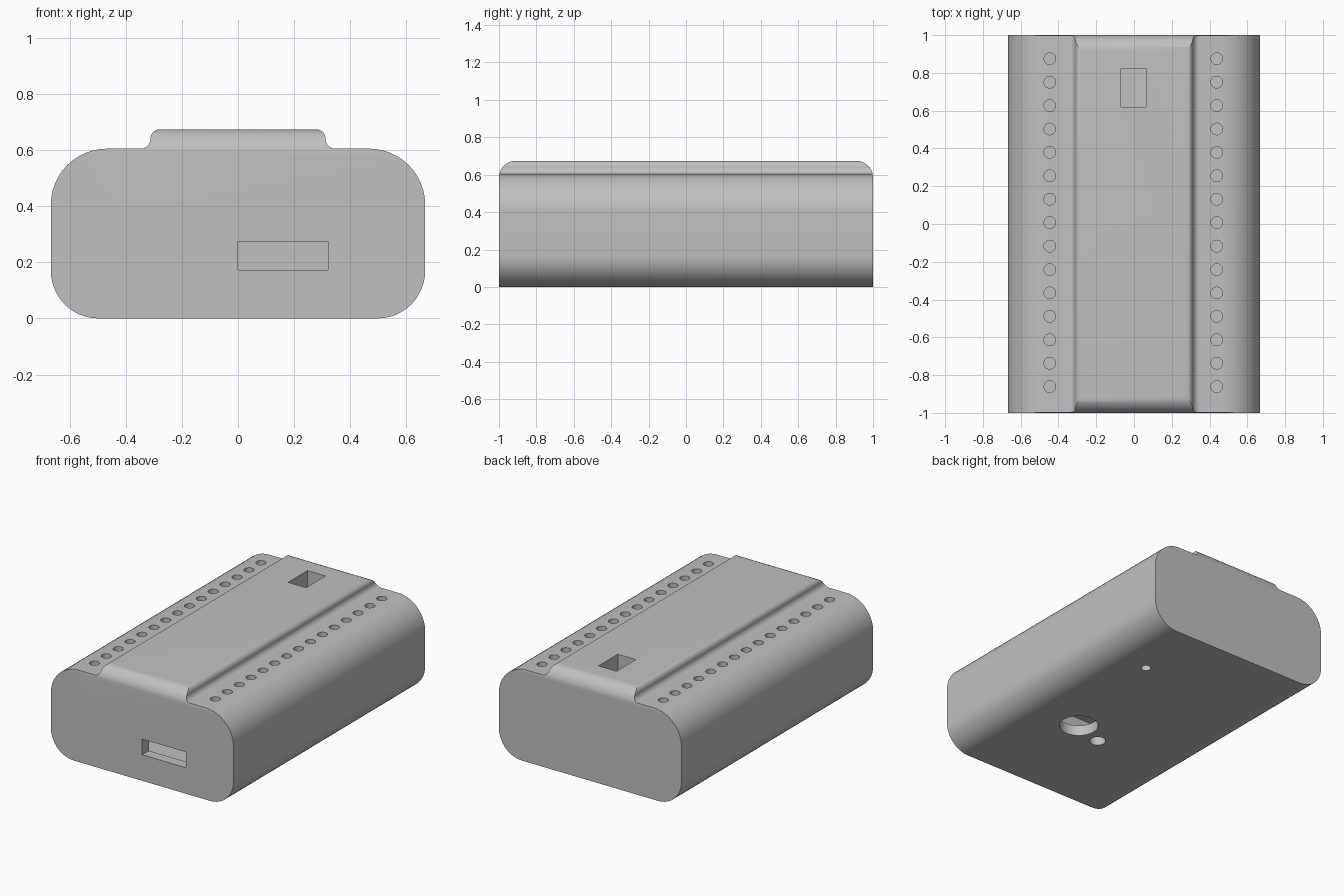
import bpy, bmesh, math
from mathutils import Vector, Matrix

cube = bpy.data.objects.get("Cube")
if cube:
    bpy.data.objects.remove(cube)

grey = bpy.data.materials.new("light_grey")
grey.use_nodes = True
COLOR = (0.53, 0.53, 0.53, 1)
grey.diffuse_color = COLOR
grey.node_tree.nodes["Principled BSDF"].inputs["Base Color"].default_value = COLOR


def rounded(corners, steps=12):
    """Polygon from (u, v, radius) corners, each replaced by an arc."""
    out = []
    for i, (u, v, r) in enumerate(corners):
        p = Vector((u, v))
        a = (Vector(corners[i - 1][:2]) - p).normalized()
        b = (Vector(corners[(i + 1) % len(corners)][:2]) - p).normalized()
        if r == 0:
            out.append(p)
            continue
        half = a.angle(b) / 2
        centre = p + (a + b).normalized() * r / math.sin(half)
        start = p + a * r / math.tan(half) - centre
        end = p + b * r / math.tan(half) - centre
        sweep = start.angle_signed(end)
        for k in range(steps + 1):
            out.append(centre + Matrix.Rotation(-sweep * k / steps, 2) @ start)
    return out


def mirrored(half):
    return half + [(-u, v, r) for u, v, r in reversed(half)]


def prism(name, outline, axis, low, high):
    """Extrude an outline along the x, y or z axis."""
    place = {"x": lambda u, v, d: (d, u, v),
             "y": lambda u, v, d: (u, d, v),
             "z": lambda u, v, d: (u, v, d)}[axis]
    bm = bmesh.new()
    face = bm.faces.new([bm.verts.new(place(u, v, low)) for u, v in outline])
    ext = bmesh.ops.extrude_face_region(bm, geom=[face])
    move = Vector(place(0, 0, high - low))
    bmesh.ops.translate(bm, vec=move, verts=[g for g in ext["geom"] if isinstance(g, bmesh.types.BMVert)])
    bmesh.ops.recalc_face_normals(bm, faces=bm.faces)
    mesh = bpy.data.meshes.new(name)
    bm.to_mesh(mesh)
    bm.free()
    mesh.materials.append(grey)
    obj = bpy.data.objects.new(name, mesh)
    bpy.context.collection.objects.link(obj)
    return obj


def box(name, x0, x1, y0, y1, z0, z1):
    return prism(name, [(x0, y0), (x1, y0), (x1, y1), (x0, y1)], "z", z0, z1)


def hole(name, x, y, radius, z0, z1, sides=32):
    ring = [(x + radius * math.cos(math.tau * k / sides),
             y + radius * math.sin(math.tau * k / sides)) for k in range(sides)]
    return prism(name, ring, "z", z0, z1)


def carve(target, tool, operation="DIFFERENCE"):
    mod = target.modifiers.new(tool.name, "BOOLEAN")
    mod.operation, mod.solver, mod.object = operation, "EXACT", tool
    bpy.context.view_layer.objects.active = target
    bpy.ops.object.modifier_apply(modifier=mod.name)
    bpy.data.objects.remove(tool)


# Case: rounded cross-section with a raised ridge on top
section = mirrored([(0.667, 0, 0.17), (0.667, 0.605, 0.2),
                    (0.312, 0.605, 0.035), (0.312, 0.674, 0.034)])
case = prism("case", rounded(section), "y", -1, 1)

# Rounded ends of the ridge
ends = mirrored([(1, -0.1, 0), (1, 0.674, 0.09)])
carve(case, prism("ridge_ends", rounded(ends), "x", -1, 1), "INTERSECT")

# Hollow inside
inside = mirrored([(0.6, 0.07, 0.1), (0.6, 0.54, 0.14)])
carve(case, prism("inside", rounded(inside), "y", -0.93, 0.93))

# Port in the front and window in the ridge
carve(case, box("port", 0, 0.32, -1.1, -0.9, 0.172, 0.275))
carve(case, box("window", -0.068, 0.064, 0.62, 0.822, 0.5, 0.8))

# Holes in the bottom
for x, y, radius in [(0.21, -0.28, 0.12), (0, -0.35, 0.05), (0.35, 0.53, 0.031)]:
    carve(case, hole("bottom_hole", x, y, radius, -0.1, 0.1))

# Two rows of pin holes along the top
for x in (-0.446, 0.438):
    for i in range(15):
        carve(case, hole("pin_hole", x, 0.875 - 0.124 * i, 0.031, 0.45, 0.7, 24))

# Smooth shading with sharp edges
bpy.ops.object.select_all(action="DESELECT")
case.select_set(True)
bpy.context.view_layer.objects.active = case
bpy.ops.object.shade_smooth_by_angle(angle=math.radians(30))
